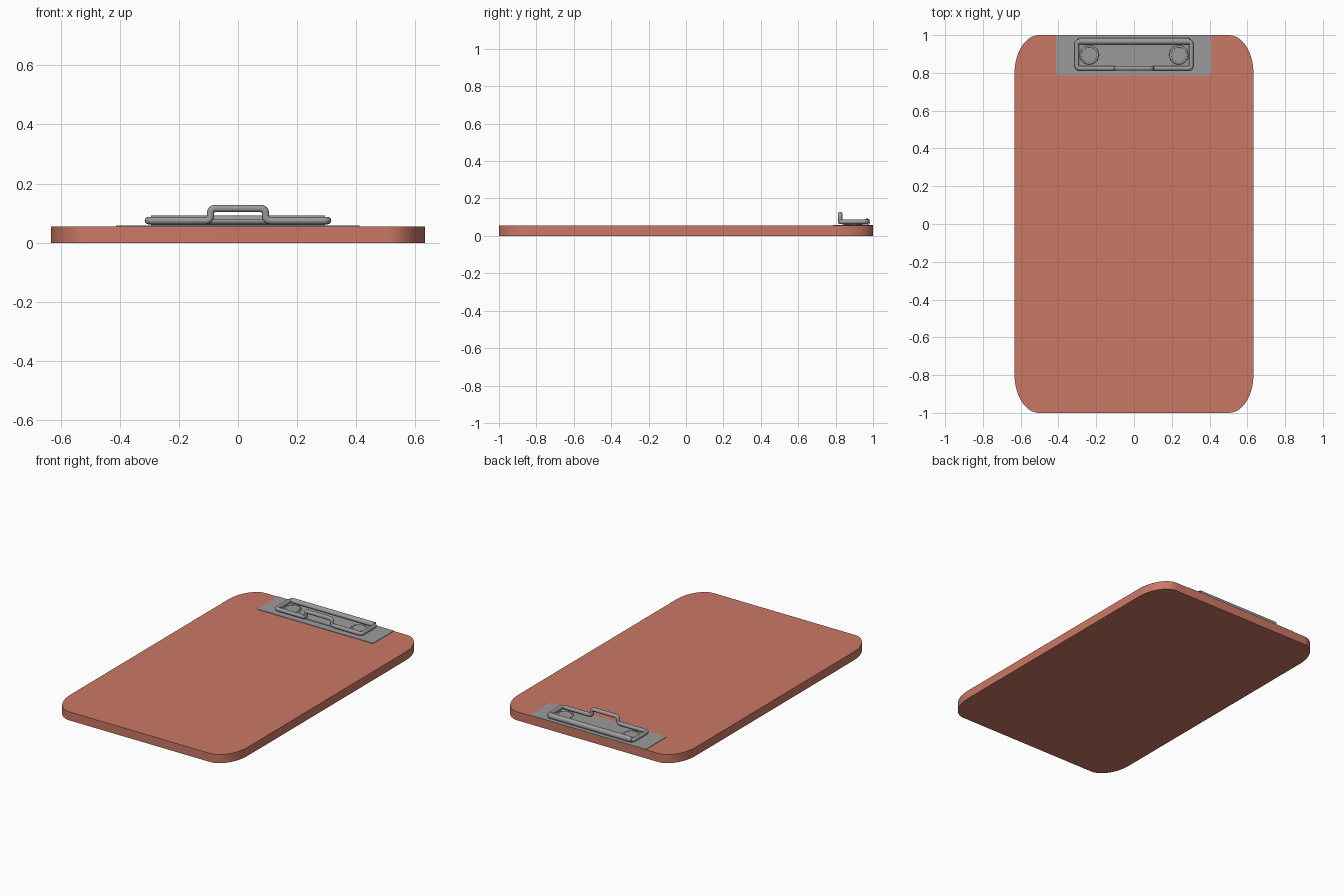
import bpy, bmesh, math
from mathutils import Vector

if "Cube" in bpy.data.objects:
    bpy.data.objects.remove(bpy.data.objects["Cube"])


def material(name, rgb):
    m = bpy.data.materials.new(name)
    m.diffuse_color = (*rgb, 1)
    m.use_nodes = True
    m.node_tree.nodes["Principled BSDF"].inputs["Base Color"].default_value = m.diffuse_color
    return m


RED = material("terracotta", (0.60, 0.19, 0.13))
GREY = material("grey metal", (0.33, 0.33, 0.33))


def finish(ob, mat, angle=35):
    ob.data.materials.clear()
    ob.data.materials.append(mat)
    bpy.ops.object.select_all(action='DESELECT')
    ob.select_set(True)
    bpy.context.view_layer.objects.active = ob
    bpy.ops.object.shade_smooth_by_angle(angle=math.radians(angle))
    return ob


def prism(name, outline, depth, mat):
    """Extrude a closed 3D outline along a depth vector."""
    me = bpy.data.meshes.new(name)
    bm = bmesh.new()
    face = bm.faces.new([bm.verts.new(p) for p in outline])
    ext = bmesh.ops.extrude_face_region(bm, geom=[face])
    bmesh.ops.translate(bm, vec=depth, verts=[g for g in ext['geom'] if isinstance(g, bmesh.types.BMVert)])
    bmesh.ops.recalc_face_normals(bm, faces=bm.faces)
    bm.to_mesh(me)
    bm.free()
    ob = bpy.data.objects.new(name, me)
    bpy.context.collection.objects.link(ob)
    return finish(ob, mat)


def rounded(points, r, n=6):
    """Round the corners of a closed path."""
    pts = [Vector(p) for p in points]
    out = []
    for i, p in enumerate(pts):
        a = p + (pts[i - 1] - p).normalized() * r
        b = p + (pts[(i + 1) % len(pts)] - p).normalized() * r
        for k in range(n + 1):
            t = k / n
            out.append(a * (1 - t) ** 2 + p * 2 * t * (1 - t) + b * t * t)
    return out


# board with elliptical corners
W, L, RX, RY, T = 0.632, 1.0, 0.13, 0.20, 0.055
outline = []
for q, (sx, sy) in enumerate([(1, 1), (-1, 1), (-1, -1), (1, -1)]):
    for k in range(17):
        a = math.pi / 2 * (q + k / 16)
        outline.append((sx * (W - RX) + RX * math.cos(a), sy * (L - RY) + RY * math.sin(a), 0))
prism("board", outline, (0, 0, T), RED)

# thin base plate under the clip
prism("base_plate", [(-0.413, 0.787, T), (0.411, 0.787, T), (0.411, 0.9995, T), (-0.413, 0.9995, T)],
      (0, 0, 0.003), GREY)

# hinge plate whose back edge curls around the wire
CY, CZ, RO, RI = 0.967, 0.075, 0.0175, 0.0135
angles = [math.radians(-90 + 255 * k / 20) for k in range(21)]
outer = [(CY + RO * math.cos(a), CZ + RO * math.sin(a)) for a in angles]
inner = [(CY + RI * math.cos(a), CZ + RI * math.sin(a)) for a in reversed(angles)]
profile = [(0.835, CZ - RO)] + outer + inner + [(0.835, CZ - RI)]
prism("hinge_plate", [(-0.295, y, z) for y, z in profile], (0.59, 0, 0), GREY)

# bent wire loop with raised handle
x, h, f, zt = 0.303, 0.093, 0.824, 0.116
path = rounded([(-x, CY, CZ), (-x, f, CZ), (-h, f, CZ), (-h, f, zt),
                (h, f, zt), (h, f, CZ), (x, f, CZ), (x, CY, CZ)], 0.018)
cu = bpy.data.curves.new("wire_clip", 'CURVE')
cu.dimensions = '3D'
cu.bevel_depth = 0.0125
cu.bevel_resolution = 4
sp = cu.splines.new('POLY')
sp.points.add(len(path) - 1)
for p, c in zip(sp.points, path):
    p.co = (*c, 1)
sp.use_cyclic_u = True
wire = bpy.data.objects.new("wire_clip", cu)
bpy.context.collection.objects.link(wire)
bpy.context.view_layer.objects.active = wire
wire.select_set(True)
bpy.ops.object.convert(target='MESH')
finish(bpy.context.object, GREY, 60)

# rivets: low disc with a rounded rim
for side, sx in (("left", -1), ("right", 1)):
    bpy.ops.mesh.primitive_cylinder_add(vertices=32, radius=0.043, depth=0.010,
                                        location=(sx * 0.237, 0.895, 0.064))
    bpy.context.object.name = side + "_rivet"
    finish(bpy.context.object, GREY)
    bpy.ops.mesh.primitive_torus_add(major_radius=0.045, minor_radius=0.006, major_segments=32,
                                     minor_segments=8, location=(sx * 0.237, 0.895, 0.065))
    bpy.context.object.name = side + "_rivet_rim"
    finish(bpy.context.object, GREY, 60)
